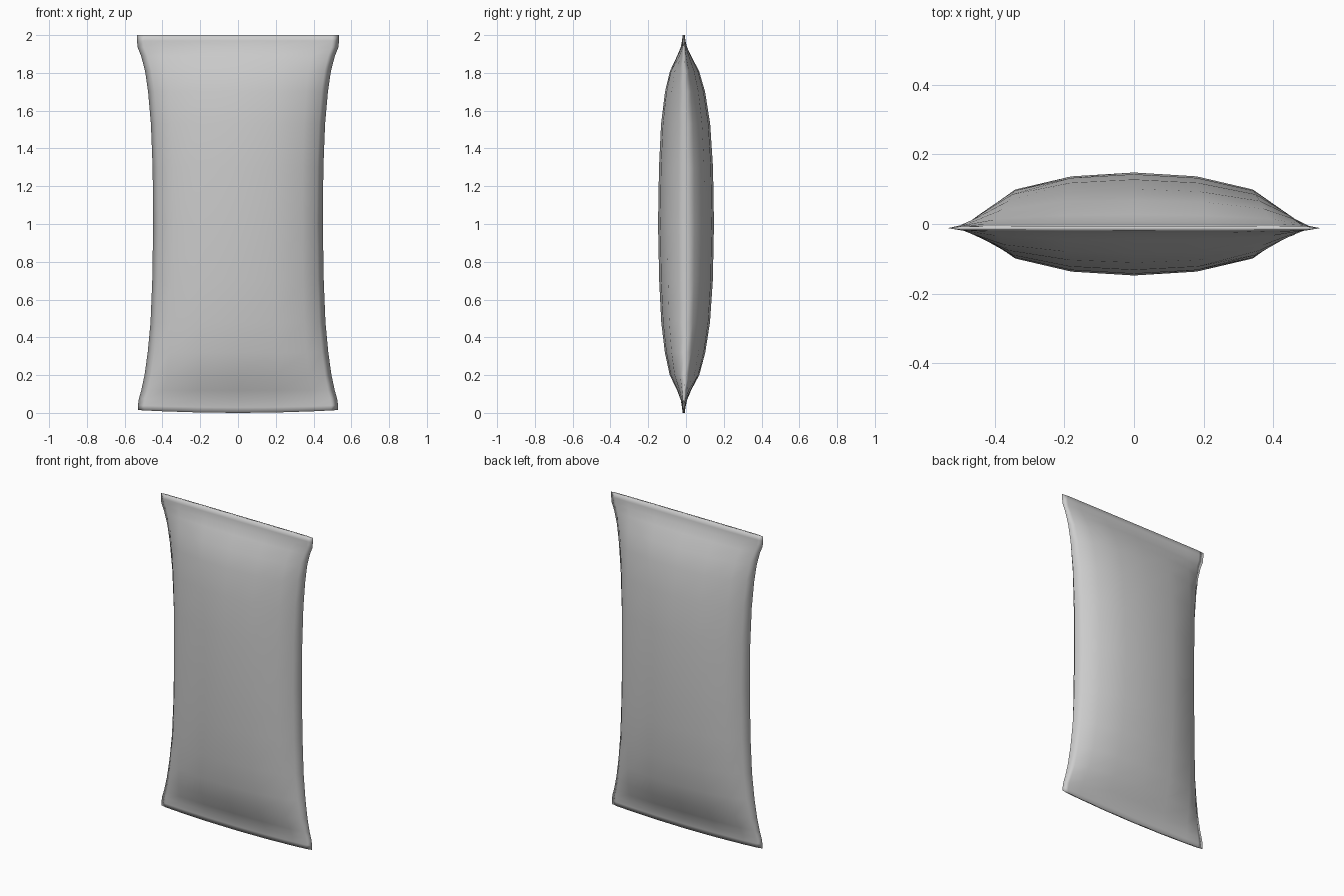
import bpy, bmesh

if "Cube" in bpy.data.objects:
    bpy.data.objects.remove(bpy.data.objects["Cube"])

# Half cross-section: fraction of half width, fraction of half depth
HALF = [(-1, 0), (-0.93, 0.3), (-0.76, 0.67), (-0.4, 0.925), (0, 1),
        (0.4, 0.925), (0.76, 0.67), (0.93, 0.3), (1, 0)]

# Rings up the bag: height, half width, half depth, seam y
RINGS = [(0.015, 0.53, 0.006, -0.012), (0.04, 0.53, 0.009, -0.012),
         (0.075, 0.525, 0.017, -0.011), (0.12, 0.512, 0.037, -0.01),
         (0.2, 0.495, 0.078, -0.008), (0.32, 0.478, 0.107, -0.005),
         (0.48, 0.463, 0.129, -0.002), (0.7, 0.454, 0.142, 0),
         (1.0, 0.449, 0.148, 0), (1.3, 0.452, 0.143, 0),
         (1.53, 0.461, 0.130, -0.002), (1.7, 0.476, 0.106, -0.005),
         (1.81, 0.492, 0.077, -0.008), (1.89, 0.513, 0.037, -0.01),
         (1.935, 0.531, 0.017, -0.011), (1.97, 0.535, 0.009, -0.012),
         (2.0, 0.535, 0.006, -0.012)]

bm = bmesh.new()


def add_ring(z, w, d, seam):
    """Closed loop: front half left to right, then back half right to left."""
    bow = 0.015 * max(0, 1 - z / 0.12) / 0.875   # bottom seal sags in the middle
    flat = max(0, 1 - d / 0.02)                  # seals are nearly flat strips
    pts = [(s, -p) for s, p in HALF] + [(s, p) for s, p in HALF[-2:0:-1]]
    ring = []
    for s, p in pts:
        if p:
            p = p * (1 - flat) + (1 if p > 0 else -1) * flat
        ring.append(bm.verts.new((w * s, seam + d * p, max(0, z - bow * (1 - s * s)))))
    return ring


# Pouch skin
rings = [add_ring(*r) for r in RINGS]
n = len(rings[0])
for a, b in zip(rings, rings[1:]):
    for i in range(n):
        j = (i + 1) % n
        bm.faces.new((a[i], a[j], b[j], b[i]))

# Thin end strips closing the top and bottom seals
m = len(HALF) - 1
for ring in (rings[0], rings[-1]):
    for i in range(m):
        front = [ring[i], ring[i + 1]]
        back = [ring[(n - i - 1) % n], ring[(n - i) % n]]
        quad = []
        for v in front + back:
            if v not in quad:
                quad.append(v)
        bm.faces.new(quad)

bmesh.ops.recalc_face_normals(bm, faces=bm.faces)
for f in bm.faces:
    f.smooth = True

mesh = bpy.data.meshes.new("sealed_pouch")
bm.to_mesh(mesh)
bm.free()
pouch = bpy.data.objects.new("sealed_pouch", mesh)
bpy.context.collection.objects.link(pouch)
